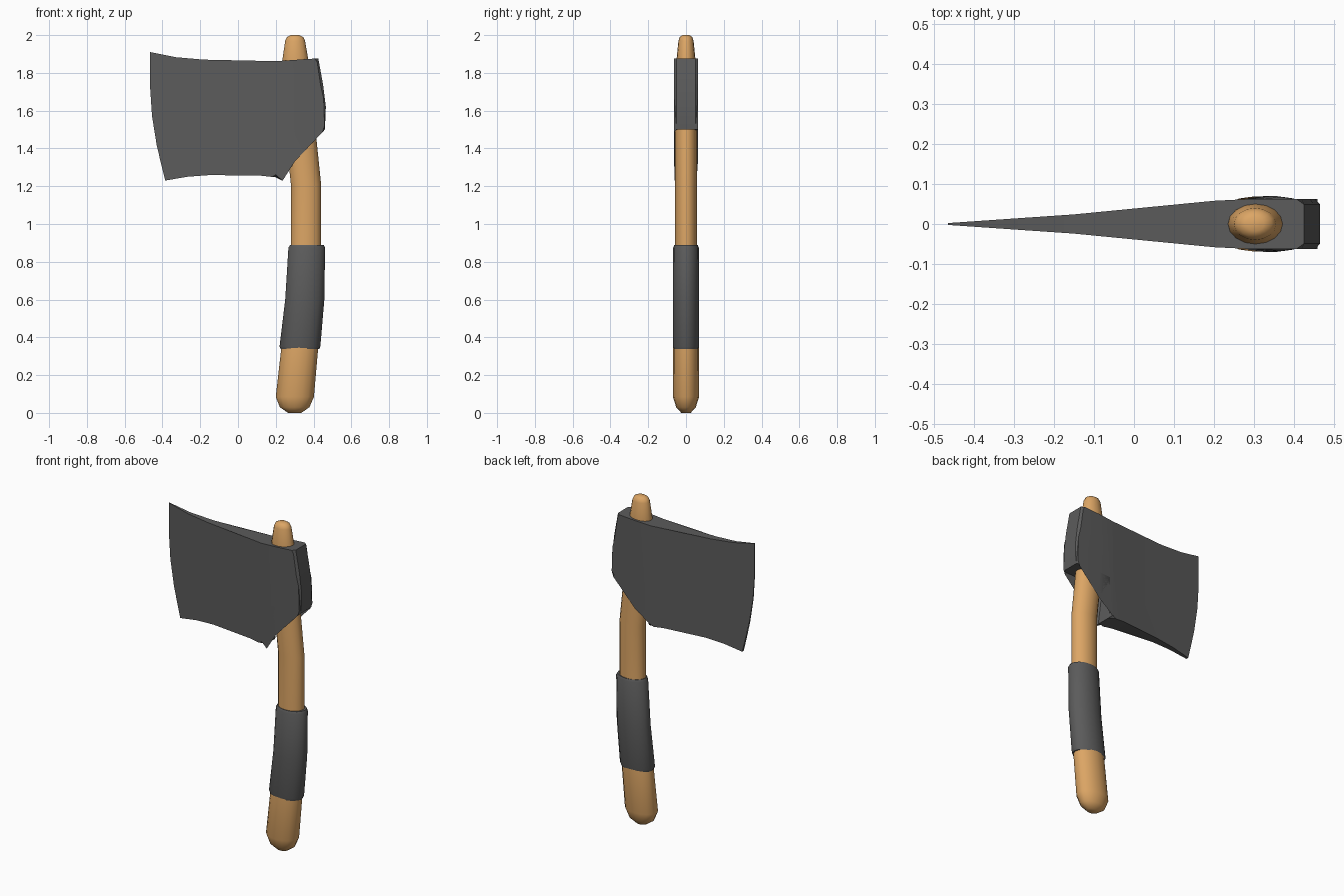
import bpy, bmesh, math

if "Cube" in bpy.data.objects:
    bpy.data.objects.remove(bpy.data.objects["Cube"])


def material(name, rgb):
    m = bpy.data.materials.new(name)
    m.diffuse_color = (*rgb, 1)
    m.use_nodes = True
    m.node_tree.nodes["Principled BSDF"].inputs["Base Color"].default_value = m.diffuse_color
    return m


wood = material("light wood", (0.72, 0.38, 0.13))
steel = material("dark steel", (0.105, 0.105, 0.105))
leather = material("dark grip wrap", (0.105, 0.105, 0.105))


def finish(bm, name, mat, angle):
    bmesh.ops.recalc_face_normals(bm, faces=bm.faces[:])
    me = bpy.data.meshes.new(name)
    bm.to_mesh(me)
    bm.free()
    me.materials.append(mat)
    ob = bpy.data.objects.new(name, me)
    bpy.context.collection.objects.link(ob)
    bpy.context.view_layer.objects.active = ob
    ob.select_set(True)
    bpy.ops.object.shade_smooth_by_angle(angle=math.radians(angle))
    ob.select_set(False)


def loft(name, rows, mat, sides=16, angle=50):
    """Skin elliptical rings given as (z, x min, x max, y half-width)."""
    bm = bmesh.new()
    rings = []
    for z, x0, x1, ry in rows:
        ring = []
        for i in range(sides):
            a = math.tau * i / sides
            x = (x0 + x1) / 2 + (x1 - x0) / 2 * math.cos(a)
            ring.append(bm.verts.new((x, ry * math.sin(a), z)))
        rings.append(ring)
    for lo, hi in zip(rings, rings[1:]):
        for i in range(sides):
            j = (i + 1) % sides
            bm.faces.new((lo[i], lo[j], hi[j], hi[i]))
    bm.faces.new(rings[0])
    bm.faces.new(rings[-1])
    finish(bm, name, mat, angle)


# Curved wooden handle
loft("handle", [
    (0.0, 0.265, 0.335, 0.025), (0.03, 0.222, 0.378, 0.052), (0.085, 0.2, 0.402, 0.069),
    (0.35, 0.23, 0.425, 0.068), (0.6, 0.262, 0.443, 0.062), (0.9, 0.28, 0.44, 0.058),
    (1.21, 0.28, 0.44, 0.057), (1.5, 0.25, 0.41, 0.058), (1.87, 0.235, 0.372, 0.05),
    (1.97, 0.25, 0.355, 0.04), (1.99, 0.26, 0.345, 0.033), (2.0, 0.28, 0.325, 0.018)], wood)

# Grip wrap around the handle
loft("grip", [
    (0.337, 0.227, 0.43, 0.066), (0.352, 0.22, 0.436, 0.07), (0.6, 0.25, 0.457, 0.07),
    (0.875, 0.267, 0.461, 0.068), (0.888, 0.275, 0.454, 0.062)], leather)

# Axe head: outline in the xz plane, thinning towards the cutting edge
outline = [
    (-0.465, 1.91), (-0.465, 1.72), (-0.455, 1.57), (-0.43, 1.415), (-0.31, 1.4),
    (-0.415, 1.35), (-0.385, 1.23), (-0.27, 1.25), (-0.15, 1.259), (0, 1.261),
    (0.12, 1.256), (0.22, 1.245), (0.203, 1.39), (0.203, 1.497), (0.46, 1.5),
    (0.465, 1.62), (0.45, 1.74), (0.425, 1.877), (0.2, 1.862), (0, 1.863),
    (-0.18, 1.87), (-0.33, 1.883)]
widths = [(-0.47, 0.002), (-0.15, 0.024), (0.2, 0.058), (0.3, 0.063), (0.47, 0.063)]


def half_width(x):
    for (xa, wa), (xb, wb) in zip(widths, widths[1:]):
        if x <= xb:
            return wa + (wb - wa) * (x - xa) / (xb - xa)
    return widths[-1][1]


bm = bmesh.new()
face = bm.faces.new([bm.verts.new((x, 0, z)) for x, z in outline])
bmesh.ops.triangulate(bm, faces=[face])
for x, _ in widths[1:-1]:
    bmesh.ops.bisect_plane(bm, geom=bm.verts[:] + bm.edges[:] + bm.faces[:],
                           plane_co=(x, 0, 0), plane_no=(1, 0, 0))
ext = bmesh.ops.extrude_face_region(bm, geom=bm.faces[:], use_keep_orig=True)
back_side = {v for v in ext["geom"] if isinstance(v, bmesh.types.BMVert)}
for v in bm.verts:
    v.co.y = half_width(v.co.x) * (1 if v in back_side else -1)
bmesh.ops.recalc_face_normals(bm, faces=bm.faces[:])


# Chamfer the poll and the rear of the beard
def is_rear(e):
    a, b = (v.co for v in e.verts)
    if a.y * b.y < 0 or len(e.link_faces) != 2 or e.calc_face_angle(0) < 1:
        return False
    poll = min(a.x, b.x) > 0.42
    beard = min(a.x, b.x) > 0.199 and max(a.x, b.x) < 0.23 and max(a.z, b.z) < 1.498
    return poll or beard


bmesh.ops.bevel(bm, geom=[e for e in bm.edges if is_rear(e)], offset=0.014,
                segments=1, affect='EDGES')
finish(bm, "axe_head", steel, 35)
